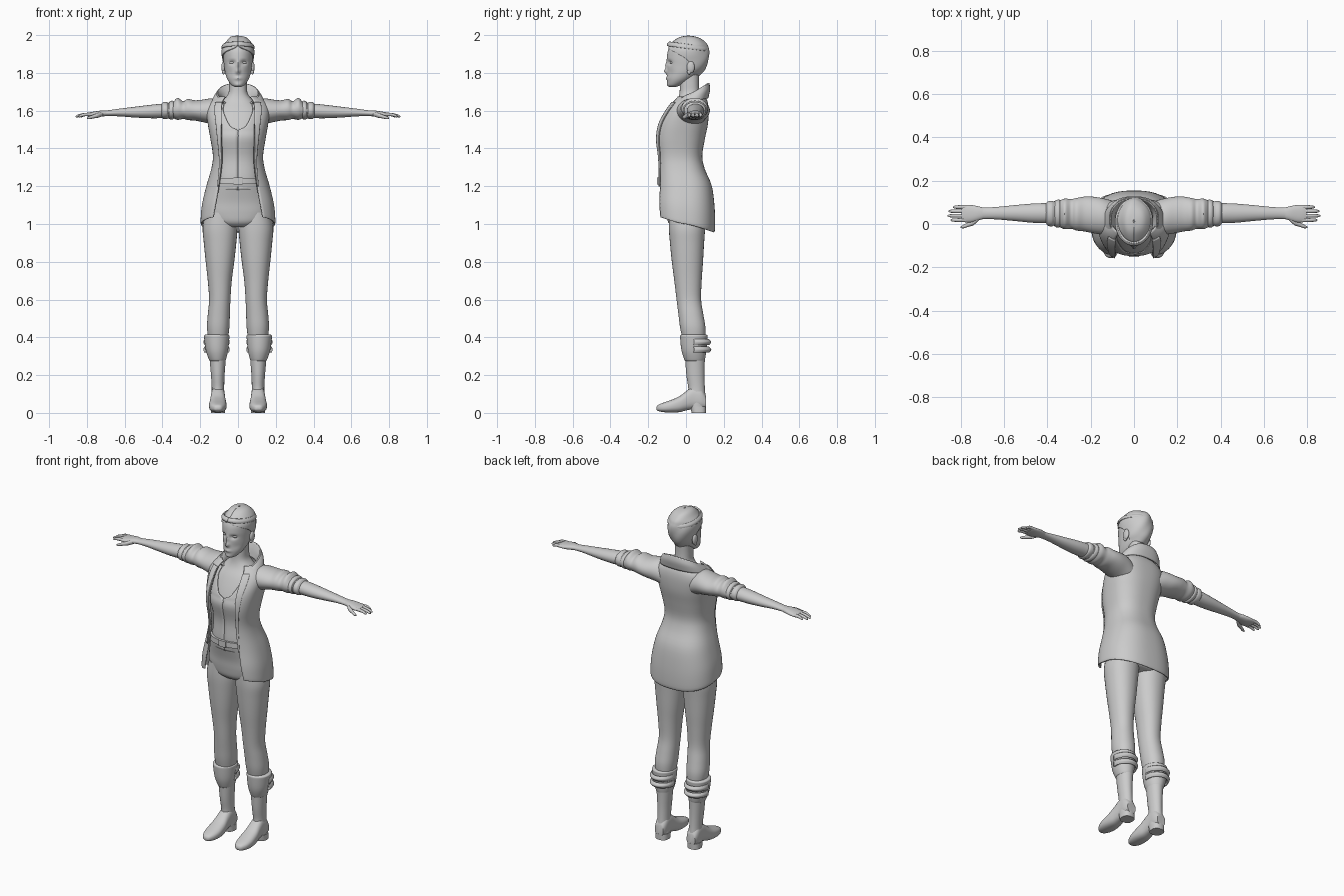
import bpy, bmesh, math
from mathutils import Vector

clay = bpy.data.materials.new("plain_grey")
clay.diffuse_color = (0.6, 0.6, 0.6, 1)


def finish(ob, mirror=False, thick=0):
    ob.data.materials.append(clay)
    bpy.ops.object.select_all(action='DESELECT')
    ob.select_set(True)
    bpy.context.view_layer.objects.active = ob
    bpy.ops.object.shade_smooth_by_angle(angle=math.radians(45))
    if thick:
        m = ob.modifiers.new("cloth", 'SOLIDIFY')
        m.thickness, m.offset = thick, -1
    if mirror:
        ob.modifiers.new("mirror", 'MIRROR')
    return ob


def smooth_keys(keys, sub):
    """Catmull-Rom blend between key rings."""
    out = []
    for i in range(len(keys) - 1):
        k = [keys[max(i - 1, 0)], keys[i], keys[i + 1], keys[min(i + 2, len(keys) - 1)]]
        for s in range(sub):
            t = s / sub
            out.append([0.5 * (2 * b + (c - a) * t + (2 * a - 5 * b + 4 * c - d) * t * t
                               + (3 * b - a - 3 * c + d) * t ** 3) for a, b, c, d in zip(*k)])
    return out + [list(keys[-1])]


def loft(name, keys, axis='z', seg=32, sub=4, p=1.0, mirror=False, sheet=False,
         thick=0.006, warp=None):
    """Rings (t, a0, a1, b0, b1); sheets add (start angle, front lift, end angle)."""
    bm = bmesh.new()
    power = lambda v: math.copysign(abs(v) ** p, v)
    rings = []
    for k in smooth_keys(keys, sub):
        t, a0, a1, b0, b1 = k[:5]
        s, lift, e = (max(0, k[5]), k[6], k[7]) if sheet else (0, 0, 360)
        ring = []
        for j in range(seg + 1 if sheet else seg):
            th = math.radians(s + (e - s) * j / seg)
            a = (a0 + a1) / 2 + (a1 - a0) / 2 * power(math.sin(th))
            b = (b0 + b1) / 2 - (b1 - b0) / 2 * power(math.cos(th))
            h = t + lift * math.cos(th)
            co = Vector({'x': (h, a, b), 'y': (a, h, b), 'z': (a, b, h)}[axis])
            ring.append(bm.verts.new(warp(co) if warp else co))
        rings.append(ring)
    for r, q in zip(rings, rings[1:]):
        for j in range(seg):
            n = (j + 1) % len(r)
            bm.faces.new((r[j], r[n], q[n], q[j]))
    if not sheet:
        bm.faces.new(rings[0])
        bm.faces.new(rings[-1])
        bmesh.ops.recalc_face_normals(bm, faces=bm.faces)
    me = bpy.data.meshes.new(name)
    bm.to_mesh(me)
    bm.free()
    ob = bpy.data.objects.new(name, me)
    bpy.context.collection.objects.link(ob)
    return finish(ob, mirror, thick if sheet else 0)


def ball(name, loc, scale, mirror=False):
    bpy.ops.mesh.primitive_uv_sphere_add(segments=20, ring_count=12, radius=1)
    ob = bpy.context.object
    ob.name = name
    for v in ob.data.vertices:
        v.co = Vector([v.co[i] * scale[i] + loc[i] for i in range(3)])
    return finish(ob, mirror)


def upright(rows):
    """(z, half width, y0, y1, ...) to symmetric ring keys."""
    return [(r[0], -r[1], r[1]) + tuple(r[2:]) for r in rows]


# --- head: sculpted face -------------------------------------------------
# bumps: x, z, x spread, z spread, push along y
BUMPS = [(.031, 1.855, .016, .011, .013), (-.031, 1.855, .016, .011, .013),
         (0, 1.808, .011, .013, -.017), (0, 1.84, .008, .02, -.010),
         (0, 1.771, .020, .008, -.007), (0, 1.736, .018, .010, -.004),
         (.045, 1.80, .018, .018, .003), (-.045, 1.80, .018, .018, .003)]


def face(co):
    if co.y < 0:
        co.y += sum(d * math.exp(-((co.x - x) / w) ** 2 - ((co.z - z) / h) ** 2)
                    for x, z, w, h, d in BUMPS)
    return co


HEAD = [(1.726, .018, -.088, -.05), (1.737, .036, -.097, -.02), (1.765, .056, -.1, .03),
        (1.80, .068, -.1, .075), (1.84, .074, -.1, .103), (1.88, .078, -.101, .114),
        (1.92, .078, -.095, .113), (1.955, .067, -.075, .1), (1.98, .046, -.047, .073),
        (1.993, .015, -.012, .035)]
loft("head", upright(HEAD), seg=80, sub=6, warp=face)
ball("eye", (.031, -.074, 1.855), (.015, .012, .008), True)
ball("ear", (.077, .025, 1.83), (.011, .021, .032), True)
ball("ear_lobe", (.076, .017, 1.805), (.008, .011, .013), True)


# --- swept back hair -----------------------------------------------------
def strands(co):
    c = Vector((0, .01, 1.88))
    return c + (co - c) * (1 + .018 * math.sin(70 * co.x + 45 * (co.z - 1.9)))


HAIR = [(1.785, .056, -.08, .07, 118), (1.815, .070, -.09, .098, 108), (1.85, .079, -.1, .115, 98),
        (1.885, .086, -.104, .122, 78), (1.915, .086, -.102, .122, 45), (1.935, .081, -.094, .117, 10),
        (1.955, .073, -.081, .108, 0), (1.98, .052, -.052, .082, 0), (1.993, .03, -.027, .053, 0),
        (1.999, .004, .005, .02, 0)]
loft("hair", upright([r + (0, 360 - r[4]) for r in HAIR]), seg=64, sheet=True, warp=strands)
loft("hair_band", upright([(1.928, .088, -.1, .118, 0, .014, 360), (1.94, .087, -.1, .119, 0, .014, 360),
                           (1.952, .078, -.088, .112, 0, .014, 360)]), seg=48, sheet=True, thick=.01)

# --- torso with neck, shirt and hips -------------------------------------
loft("torso", upright([(1.15, .12, -.11, .10), (1.25, .12, -.125, .085), (1.35, .112, -.12, .068),
                       (1.45, .13, -.14, .08), (1.52, .135, -.122, .095), (1.60, .128, -.082, .095),
                       (1.65, .085, -.048, .085), (1.69, .052, -.035, .072), (1.74, .047, -.032, .068),
                       (1.80, .048, -.03, .07)]), seg=40, p=.85)
SHIRT = [(1.18, .13, -.13, .1, 0), (1.25, .126, -.133, .09, 0), (1.35, .118, -.128, .074, 0),
         (1.45, .137, -.148, .086, 0), (1.495, .140, -.139, .096, 0), (1.515, .141, -.133, .1, 12),
         (1.545, .141, -.12, .102, 20), (1.60, .135, -.09, .101, 32), (1.635, .105, -.064, .095, 42)]
loft("shirt", upright([r + (0, 360 - r[4]) for r in SHIRT]), seg=64, p=.85, sheet=True, thick=.005)
loft("hips", upright([(.985, .10, -.07, .09), (1.01, .15, -.095, .12), (1.06, .176, -.105, .13),
                      (1.12, .170, -.112, .13), (1.2, .145, -.132, .11), (1.235, .132, -.138, .095)]),
     seg=40, p=.85)
loft("belt", upright([(1.212, .136, -.146, .105), (1.243, .131, -.146, .1)]), seg=40, sub=1, p=.8)
bpy.ops.mesh.primitive_cube_add(size=1, location=(0, -.146, 1.228))
buckle = bpy.context.object
buckle.name = "buckle"
buckle.scale = (.045, .014, .036)
finish(buckle).modifiers.new("round", 'BEVEL').width = .004

# --- open jacket with lapels and collar ----------------------------------
JACKET = [(1.0, .196, -.16, .148, 37, .045), (1.02, .198, -.162, .154, 36, .042),
          (1.1, .191, -.162, .152, 33, .02), (1.2, .168, -.157, .137, 33, 0),
          (1.29, .142, -.156, .1, 35, 0), (1.36, .133, -.16, .086, 36, 0),
          (1.45, .146, -.168, .1, 33, 0), (1.53, .160, -.152, .116, 29, 0),
          (1.60, .168, -.112, .12, 27, 0), (1.645, .148, -.08, .115, 30, 0),
          (1.675, .105, -.055, .103, 36, 0)]
loft("jacket", upright([r + (360 - r[4],) for r in JACKET]), seg=56, p=.8, sheet=True, thick=.009)
LAPEL = [(z, w + .007, y0 - .007, y1 + .007, a - 2, l, a + 1 + 2.6 * i)
         for i, (z, w, y0, y1, a, l) in enumerate(JACKET[3:10])]
loft("lapel", upright(LAPEL), seg=8, p=.8, sheet=True, mirror=True)
loft("collar", upright([(1.645, .095, -.05, .098, 38, -.02, 322), (1.668, .1, -.062, .108, 42, -.04, 318),
                        (1.687, .112, -.078, .122, 46, -.056, 314)]),
     seg=40, p=.85, sheet=True, thick=.008)
loft("collar_fold", upright([(1.648, .142, -.098, .118, 40, -.018, 320), (1.672, .128, -.09, .128, 43, -.042, 317),
                             (1.69, .113, -.079, .123, 46, -.056, 314)]),
     seg=40, p=.85, sheet=True, thick=.006)

# --- sleeves, rolled cuffs, arms -----------------------------------------
loft("sleeve", [(.09, -.05, .105, 1.51, 1.65), (.14, -.05, .118, 1.528, 1.664), (.19, -.042, .126, 1.54, 1.658),
                (.23, -.034, .126, 1.548, 1.655), (.265, -.03, .12, 1.55, 1.662), (.29, -.022, .115, 1.556, 1.65),
                (.32, -.024, .117, 1.551, 1.668), (.345, -.014, .108, 1.56, 1.644), (.37, -.01, .105, 1.56, 1.642)],
     'x', mirror=True)
loft("rolled_cuff", [(.337, -.005, .1, 1.565, 1.64), (.345, -.016, .112, 1.553, 1.652), (.36, -.015, .11, 1.554, 1.65),
                     (.368, -.006, .103, 1.56, 1.64), (.378, -.011, .106, 1.556, 1.646),
                     (.395, -.009, .105, 1.556, 1.646), (.405, .002, .097, 1.564, 1.636)], 'x', mirror=True)
loft("forearm", [(.35, .005, .095, 1.56, 1.636), (.41, .004, .096, 1.56, 1.636), (.47, .006, .094, 1.56, 1.63),
                 (.55, .014, .087, 1.564, 1.62), (.63, .021, .079, 1.57, 1.61), (.69, .023, .076, 1.571, 1.602),
                 (.72, .018, .081, 1.57, 1.601)], 'x', mirror=True)
loft("palm", [(.69, .025, .074, 1.572, 1.601), (.72, .016, .082, 1.569, 1.601), (.75, .008, .087, 1.566, 1.597),
              (.78, .008, .088, 1.567, 1.592), (.796, .014, .085, 1.57, 1.588)], 'x', p=.9, mirror=True)
for name, y, tip in (("index_finger", .018, .846), ("middle_finger", .038, .86),
                     ("ring_finger", .059, .856), ("little_finger", .078, .836)):
    loft(name, [(x, y - r, y + r, z - r, z + r) for x, z, r in
                ((.765, 1.58, .009), (.80, 1.58, .009), ((.8 + tip) / 2, 1.577, .008),
                 (tip - .008, 1.571, .0065), (tip, 1.569, .002))], 'x', seg=12, mirror=True)
loft("thumb", [(x, y - r, y + r, z - r, z + r) for x, y, z, r in
               ((.715, .03, 1.583, .012), (.74, .008, 1.576, .013), (.765, -.003, 1.569, .010),
                (.787, -.012, 1.563, .008), (.8, -.015, 1.56, .003))], 'x', seg=12, mirror=True)

# --- trouser legs --------------------------------------------------------
loft("trouser_leg", [(.38, .055, .155, -.015, .1), (.45, .046, .164, -.031, .103), (.52, .043, .160, -.04, .092),
                     (.6, .04, .153, -.05, .08), (.7, .033, .160, -.062, .083), (.8, .02, .171, -.075, .09),
                     (.9, .009, .181, -.085, .096), (.98, .003, .187, -.091, .102), (1.06, .01, .172, -.09, .11)],
     p=.93, mirror=True)

# --- boots ---------------------------------------------------------------
loft("boot_shaft", [(.03, .07, .141, .015, .104), (.08, .071, .141, .008, .104), (.13, .073, .139, .012, .1),
                    (.2, .071, .143, .002, .098), (.29, .064, .151, -.005, .1), (.36, .058, .158, -.012, .105)],
     mirror=True)
loft("boot_cuff", [(.275, .070, .148, -.002, .093), (.283, .064, .154, -.009, .1), (.33, .053, .170, -.024, .108),
                   (.395, .046, .179, -.031, .114), (.41, .046, .179, -.03, .114), (.415, .054, .170, -.022, .106)],
     mirror=True)
for name, z in (("upper_strap", .375), ("lower_strap", .335)):
    loft(name, [(z - .016, .048, .178, -.02, .122, 80, 0, 280), (z, .044, .183, -.02, .134, 80, 0, 280),
                (z + .016, .048, .178, -.02, .122, 80, 0, 280)], sheet=True, thick=.012, mirror=True)
loft("foot", [(-.156, .098, .116, .018, .03), (-.148, .084, .130, .01, .042), (-.12, .069, .146, .004, .054),
              (-.08, .061, .153, .002, .068), (-.035, .062, .151, .004, .088), (.005, .067, .146, .014, .118),
              (.04, .069, .143, .02, .14), (.08, .07, .142, .02, .13), (.106, .078, .134, .025, .09)],
     'y', p=.8, mirror=True)
loft("boot_heel", [(0, .068, .144, .03, .106), (.035, .069, .143, .022, .107)], sub=1, p=.8, mirror=True)
